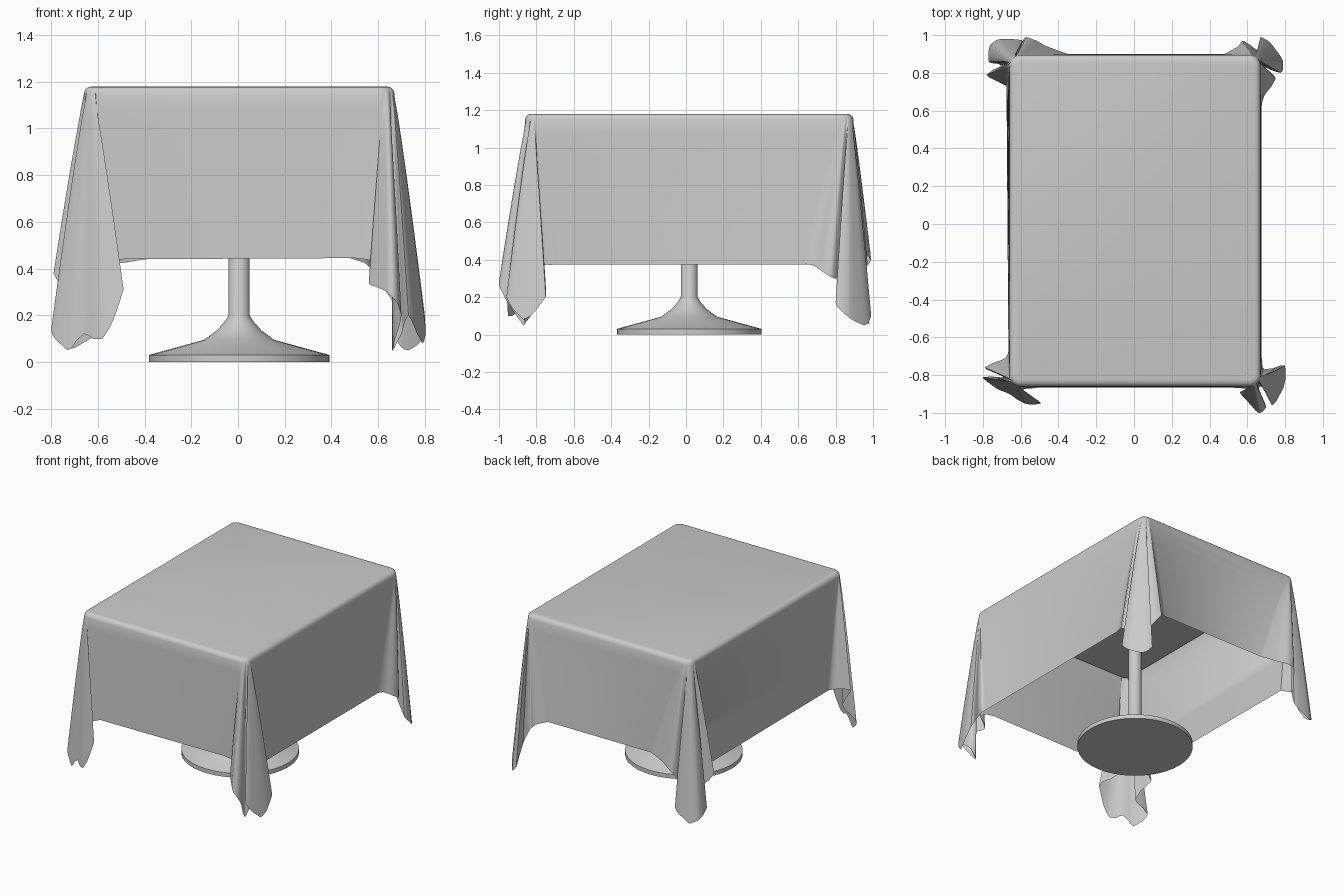
import bpy, bmesh, math
from mathutils import Vector

if "Cube" in bpy.data.objects:
    bpy.data.objects.remove(bpy.data.objects["Cube"])

TOP = 1.18
X0, X1, Y0, Y1, R = -0.66, 0.67, -0.86, 0.895, 0.06


def make_object(name, bm, angle=50):
    bmesh.ops.recalc_face_normals(bm, faces=bm.faces)
    mesh = bpy.data.meshes.new(name)
    bm.to_mesh(mesh)
    bm.free()
    ob = bpy.data.objects.new(name, mesh)
    bpy.context.collection.objects.link(ob)
    bpy.ops.object.select_all(action='DESELECT')
    ob.select_set(True)
    bpy.context.view_layer.objects.active = ob
    bpy.ops.object.shade_smooth_by_angle(angle=math.radians(angle))
    return ob


def skin(bm, rings):
    rows = [[bm.verts.new(p) for p in ring] for ring in rings]
    for a, b in zip(rows, rows[1:]):
        for i in range(len(a)):
            j = (i + 1) % len(a)
            bm.faces.new((a[i], a[j], b[j], b[i]))
    return rows


def spline(pts, steps=4):
    """Smooth curve through the fold points."""
    p = [Vector(q) for q in pts]
    p = [p[0]] + p + [p[-1]]
    out = []
    for i in range(1, len(p) - 2):
        a, b, c, d = p[i - 1:i + 3]
        for s in range(steps):
            t = s / steps
            out.append(b + 0.4 * t * (c - a) + t * t * (0.8 * a - 2.2 * b + 1.8 * c - 0.4 * d)
                       + t ** 3 * (-0.4 * a + 1.6 * b - 1.6 * c + 0.4 * d))
    return out + [p[-1]]


# Hem path of the gathered cloth at each corner, counter-clockwise from front left
front_left = [(-.665, -.66, .375), (-.68, -.71, .375), (-.79, -.76, .38), (-.69, -.81, .22),
              (-.80, -.81, .14), (-.73, -.87, .05), (-.66, -.90, .12), (-.58, -.95, .10),
              (-.49, -.95, .31), (-.59, -.88, .40), (-.50, -.865, .44)]
front_right = [(.50, -.865, .445), (.62, -.875, .42), (.56, -.89, .34), (.62, -.96, .31),
               (.66, -1.0, .28), (.70, -.97, .20), (.66, -.87, .05), (.70, -.87, .12),
               (.73, -.96, .20), (.79, -.87, .08), (.80, -.75, .20), (.69, -.77, .36),
               (.675, -.70, .375)]
back_right = [(.675, .62, .375), (.69, .68, .37), (.75, .77, .31), (.69, .83, .28),
              (.775, .80, .17), (.79, .86, .10), (.73, .95, .05), (.67, .99, .10),
              (.67, .91, .24), (.58, .97, .38), (.55, .94, .42), (.48, .90, .445)]
back_left = [(-.35, .90, .445), (-.46, .94, .43), (-.57, .99, .40), (-.61, .92, .28),
             (-.59, .97, .14), (-.70, .98, .06), (-.76, .95, .08), (-.77, .86, .14),
             (-.70, .84, .25), (-.78, .79, .36), (-.675, .73, .375)]
centres = [(X0 + R, Y0 + R), (X1 - R, Y0 + R), (X1 - R, Y1 - R), (X0 + R, Y1 - R)]

hem, rim = [], []          # rim keeps arc centre and outward direction
for k, fold in enumerate((front_left, front_right, back_right, back_left)):
    path = spline(fold)
    for i, p in enumerate(path):
        a = math.pi + (k + i / (len(path) - 1)) * math.pi / 2
        hem.append(p)
        rim.append((Vector((*centres[k], 0)), Vector((math.cos(a), math.sin(a), 0))))


def rim_ring(inset, z):
    return [c + d * (R - inset) + Vector((0, 0, z)) for c, d in rim]


# Tablecloth: flat top, rolled edge, skirt spreading into the corner folds
bm = bmesh.new()
rings = [rim_ring(i, z) for i, z in ((.035, TOP), (.018, 1.177), (.006, 1.167), (0, 1.15))]
base = rings[-1]
for n in range(1, 11):
    t = n / 10
    ring = []
    for a, b in zip(base, hem):
        q = a.lerp(b, t ** 0.9)
        q.z = a.z + (b.z - a.z) * t
        ring.append(q)
    rings.append(ring)
rows = skin(bm, rings)
bm.faces.new(rows[0])
make_object("tablecloth", bm, 60)

# Tabletop board under the cloth
bm = bmesh.new()
rows = skin(bm, [rim_ring(.025, 1.14), rim_ring(.025, 1.17)])
bm.faces.new(rows[0])
bm.faces.new(rows[1])
make_object("tabletop", bm)

# Turned pedestal: flat foot, flared neck and column
profile = [(.387, 0), (.387, .03), (.15, .095), (.095, .135), (.06, .175), (.045, .2), (.045, 1.14)]
bm = bmesh.new()
N = 40
rows = skin(bm, [[(.005 + r * math.cos(2 * math.pi * i / N), .017 + r * math.sin(2 * math.pi * i / N), z)
                  for i in range(N)] for r, z in profile])
bm.faces.new(rows[0])
bm.faces.new(rows[-1])
make_object("pedestal", bm, 40)
